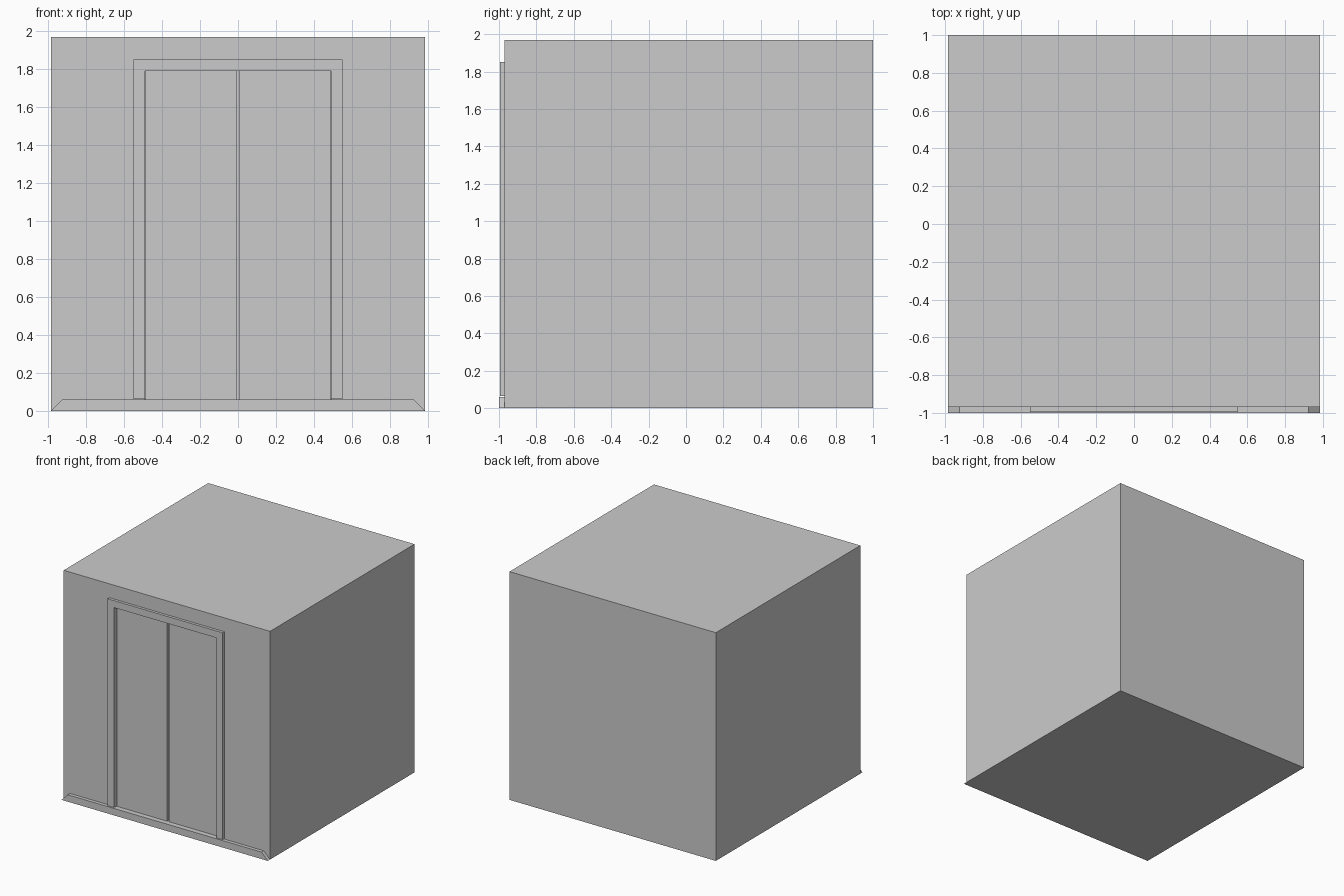
import bpy, bmesh

if "Cube" in bpy.data.objects:
    bpy.data.objects.remove(bpy.data.objects["Cube"])


def make(name, bm):
    bmesh.ops.recalc_face_normals(bm, faces=bm.faces)
    mesh = bpy.data.meshes.new(name)
    bm.to_mesh(mesh)
    bm.free()
    obj = bpy.data.objects.new(name, mesh)
    bpy.context.collection.objects.link(obj)
    return obj


def prism(name, outline, y0, y1):
    """Extrude an (x, z) outline along y."""
    bm = bmesh.new()
    face = bm.faces.new([bm.verts.new((x, y0, z)) for x, z in outline])
    ext = bmesh.ops.extrude_face_region(bm, geom=[face])
    verts = [g for g in ext["geom"] if isinstance(g, bmesh.types.BMVert)]
    bmesh.ops.translate(bm, verts=verts, vec=(0, y1 - y0, 0))
    return make(name, bm)


def rect(x0, x1, z0, z1):
    return [(x0, z0), (x1, z0), (x1, z1), (x0, z1)]


W, WALL, FRONT = 0.985, -0.97, -1.0   # half width, wall plane, foremost plane
SILL, OPEN_X, OPEN_Z = 0.06, 0.49, 1.79

# Lift cabin block with a shallow door recess
cabin = prism("cabin", rect(-W, W, 0, 1.97), WALL, 1.0)
cutter = prism("recess_cutter", rect(-OPEN_X, OPEN_X, SILL, OPEN_Z), -1.1, -0.925)
cutter.hide_render = True
cutter.hide_set(True)
cut = cabin.modifiers.new("recess", 'BOOLEAN')
cut.operation = 'DIFFERENCE'
cut.solver = 'EXACT'
cut.object = cutter

# Sliding door leaves with a narrow gap between them
for side, s in (("left", -1), ("right", 1)):
    xs = sorted((s * 0.008, s * 0.487))
    prism(side + "_door", rect(*xs, SILL, OPEN_Z), -0.955, -0.925)

# Raised door surround
prism("door_frame", [(-0.55, 0.065), (-OPEN_X, 0.065), (-OPEN_X, OPEN_Z),
                     (OPEN_X, OPEN_Z), (OPEN_X, 0.065), (0.55, 0.065),
                     (0.55, 1.85), (-0.55, 1.85)], -0.994, WALL)

# Floor sill with sloped ends
prism("sill", [(-W, 0), (W, 0), (0.925, SILL), (-0.925, SILL)], FRONT, WALL)
